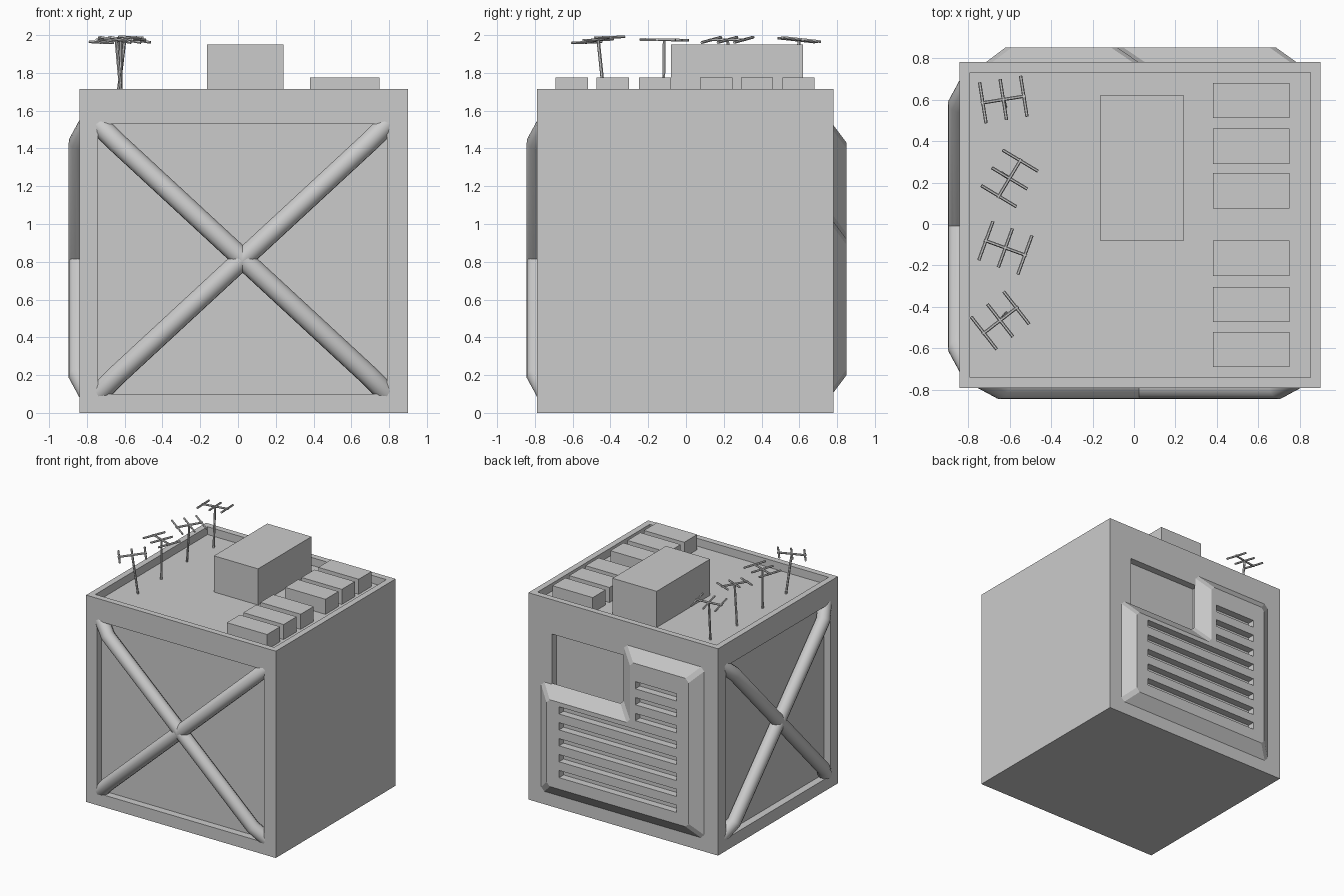
import bpy, bmesh
from math import radians, cos, sin
from mathutils import Vector

if "Cube" in bpy.data.objects:
    bpy.data.objects.remove(bpy.data.objects["Cube"])


def mesh_object(name, bm):
    bmesh.ops.recalc_face_normals(bm, faces=bm.faces[:])
    me = bpy.data.meshes.new(name)
    bm.to_mesh(me)
    bm.free()
    ob = bpy.data.objects.new(name, me)
    bpy.context.collection.objects.link(ob)
    return ob


def add_box(bm, x, y, z):
    vs = bmesh.ops.create_cube(bm, size=1)["verts"]
    for v in vs:
        v.co = Vector(((x[0] + x[1]) / 2 + v.co.x * (x[1] - x[0]),
                       (y[0] + y[1]) / 2 + v.co.y * (y[1] - y[0]),
                       (z[0] + z[1]) / 2 + v.co.z * (z[1] - z[0])))


def boxes(name, items):
    bm = bmesh.new()
    for it in items:
        add_box(bm, *it)
    return mesh_object(name, bm)


def cut(ob, cutter):
    m = ob.modifiers.new("cut", "BOOLEAN")
    m.operation, m.solver, m.object = "DIFFERENCE", "EXACT", cutter
    bpy.context.view_layer.objects.active = ob
    bpy.ops.object.modifier_apply(modifier=m.name)
    bpy.data.objects.remove(cutter, do_unlink=True)


def tubes(name, paths, radius, res=4):
    cu = bpy.data.curves.new(name, "CURVE")
    cu.dimensions = "3D"
    cu.bevel_depth, cu.bevel_resolution, cu.use_fill_caps = radius, res, True
    for path in paths:
        sp = cu.splines.new("POLY")
        sp.points.add(len(path) - 1)
        for p, co in zip(sp.points, path):
            p.co = (*co, 1)
    ob = bpy.data.objects.new(name, cu)
    bpy.context.collection.objects.link(ob)
    bpy.ops.object.select_all(action="DESELECT")
    ob.select_set(True)
    bpy.context.view_layer.objects.active = ob
    bpy.ops.object.convert(target="MESH")
    bpy.ops.object.shade_smooth_by_angle(angle=radians(35))
    return bpy.context.object


# Building block with sunken roof, front and left panels, and back window
ROOF = 1.65
building = boxes("building", [((-.84, .90), (-.79, .78), (0, 1.715))])
for recess in [((-.79, .85), (-.74, .73), (ROOF, 2)),
               ((-.74, .79), (-1, -.73), (.10, 1.53)),
               ((-1, -.78), (-.695, .675), (.10, 1.53)),
               ((.0, .685), (.72, 1), (.95, 1.43))]:
    cut(building, boxes("recess_cutter", [recess]))


# Cross braces: tubes that dip into the panel corners
def brace(name, u0, u1, place):
    z0, z1, b = .10, 1.53, .1
    paths = []
    for a, c in ((u0, u1), (u1, u0)):
        s = b if c > a else -b
        paths.append([place(a, z0, .055), place(a + s, z0 + b, 0),
                      place(c - s, z1 - b, 0), place(c, z1, .055)])
    tubes(name, paths, .055)


brace("front_brace", -.74, .79, lambda u, z, d: (u, -.79 + d, z))
brace("left_brace", -.695, .675, lambda u, z, d: (-.843 + d, u, z))

# L-shaped raised back plate with chamfered border and clipped corners
base = [(.79, .10), (.79, 1.02), (.03, 1.02), (.03, 1.53), (-.72, 1.53), (-.72, .10)]
top = [(.685, .20), (.685, .92), (-.08, .92), (-.08, 1.43), (-.62, 1.43), (-.62, .20)]


def clipped(pts, c):
    out = []
    for i, p in enumerate(pts):
        p = Vector(p)
        for q in (pts[i - 1], pts[(i + 1) % len(pts)]):
            out.append(p + (Vector(q) - p).normalized() * c)
    return out


bm = bmesh.new()
rings = [[bm.verts.new((p.x, y, p.y)) for p in clipped(pts, .03)]
         for pts, y in ((base, .775), (top, .85))]
n = len(rings[0])
for ring in rings:
    bm.faces.new(ring)
for i in range(n):
    j = (i + 1) % n
    bm.faces.new((rings[0][i], rings[0][j], rings[1][j], rings[1][i]))
plate = mesh_object("back_plate", bm)

# Vent slots: three short ones above five long ones
slots = []
for i in range(8):
    z = 1.25 - i * .132
    slots.append(((-.51, -.13 if i < 3 else .57), (.79, .95), (z - .03, z + .03)))
cut(plate, boxes("slot_cutter", slots))

# Roof machine room and row of vent units
boxes("roof_room", [((-.165, .24), (-.08, .62), (ROOF - .01, 1.95))])
for y in (.595, .375, .16, -.165, -.388, -.605):
    boxes("roof_unit", [((.38, .75), (y - .085, y + .085), (ROOF - .01, 1.775))])


# Leaning antennas: a pole with a boom and three cross elements
def antenna(foot, head, angle):
    foot, head = Vector((*foot, ROOF - .01)), Vector((*head, 1.975))
    up = (head - foot).normalized()
    boom = Vector((cos(angle), sin(angle), 0))
    boom = (boom - up * boom.dot(up)).normalized()
    side = up.cross(boom)
    paths = [[head - boom * .11, head + boom * .11]]
    for k in (-.1, 0, .1):
        c = head + boom * k
        paths.append([c - side * .1, c + side * .1])
    tubes("antenna_head", paths, .008, 1)
    tubes("antenna_pole", [[foot, head]], .009, 1)


antenna((-.62, .565), (-.63, .60), radians(9))
antenna((-.64, .245), (-.60, .22), radians(59))
antenna((-.62, -.12), (-.62, -.115), radians(-20))
antenna((-.615, -.43), (-.645, -.465), radians(38))
